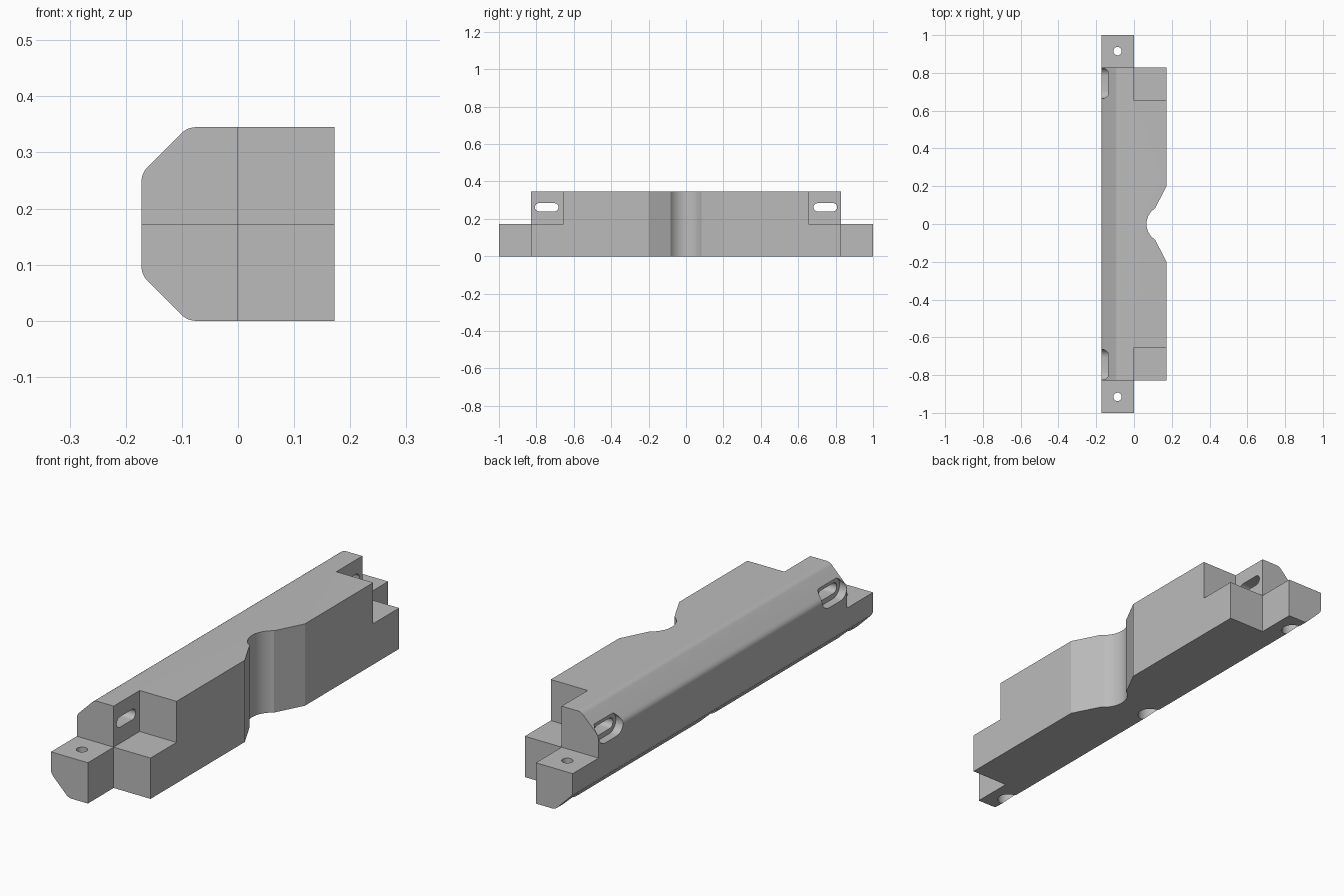
import bpy, bmesh, math
from mathutils import Vector

cube = bpy.data.objects.get("Cube")
if cube:
    bpy.data.objects.remove(cube, do_unlink=True)

W, H, MID = 0.172, 0.345, 0.172       # half width, height, step height
STEP, POCKET = 0.828, 0.655           # end tongue and corner step along y


def prism(name, outline, axis, lo, hi):
    """Extrude a 2D outline along an axis; outline holds the other two axes in order."""
    def at(p, t):
        co = list(p)
        co.insert(axis, t)
        return Vector(co)
    bm = bmesh.new()
    base = bm.faces.new([bm.verts.new(at(p, lo)) for p in outline])
    ext = bmesh.ops.extrude_face_region(bm, geom=[base])
    moved = [g for g in ext["geom"] if isinstance(g, bmesh.types.BMVert)]
    shift = Vector((0, 0, 0))
    shift[axis] = hi - lo
    bmesh.ops.translate(bm, verts=moved, vec=shift)
    bmesh.ops.recalc_face_normals(bm, faces=bm.faces)
    mesh = bpy.data.meshes.new(name)
    bm.to_mesh(mesh)
    bm.free()
    obj = bpy.data.objects.new(name, mesh)
    bpy.context.collection.objects.link(obj)
    return obj


def arc(cx, cy, r, a0, a1, n):
    return [(cx + r * math.cos(math.radians(a0 + (a1 - a0) * i / n)),
             cy + r * math.sin(math.radians(a0 + (a1 - a0) * i / n))) for i in range(n + 1)]


def rect(a, b, c, d):
    return [(a, c), (b, c), (b, d), (a, d)]


def circle(cx, cy, r):
    return arc(cx, cy, r, 0, 360, 32)[:-1]


def slot(cy, cz, half, r):
    return arc(cy + half, cz, r, -90, 90, 12) + arc(cy - half, cz, r, 90, 270, 12)


# Bar: square section with two rounded chamfers on one side
R, C = 0.036, 0.082
t = R * math.tan(math.radians(22.5))
top = arc(-W + C + t, H - R, R, 90, 135, 6) + arc(-W + R, H - C - t, R, 135, 180, 6)
section = [(W, 0), (W, H)] + top + [(x, H - z) for x, z in reversed(top)]
bar = prism("mounting_bar", section, 1, -1, 1)

# Central notch with a round bottom
bite = arc(0.163, 0, 0.097, 122.5, 237.5, 24)
notch = [(0.3, 0.448), (W, 0.2)] + bite + [(W, -0.2), (0.3, -0.448)]
cutters = [prism("notch_cutter", notch, 2, -0.1, 0.5),
           prism("centre_bore_cutter", circle(-0.087, 0, 0.05), 2, -0.1, 0.1)]

for s in (-1, 1):
    def span(a, b):
        return sorted((s * a, s * b))
    # Stepped tongue and recessed corner at each end
    cutters.append(prism("tongue_top_cutter", rect(-0.5, 0.5, *span(STEP, 1.2)), 2, MID, 0.6))
    cutters.append(prism("tongue_side_cutter", rect(0, 0.5, *span(STEP, 1.2)), 2, -0.1, 0.6))
    cutters.append(prism("corner_cutter", rect(0, 0.5, *span(POCKET, 1.1)), 2, MID, 0.7))
    # Cross slot with a wider pocket on the chamfered side
    cutters.append(prism("slot_cutter", slot(s * 0.745, 0.262, 0.041, 0.022), 0, -0.3, 0.1))
    cutters.append(prism("slot_pocket_cutter", slot(s * 0.745, 0.262, 0.039, 0.043), 0, -0.3, -0.137))
    # Screw hole with a counterbore underneath
    cutters.append(prism("screw_hole_cutter", circle(-0.087, s * 0.915, 0.022), 2, -0.1, 0.3))
    cutters.append(prism("counterbore_cutter", circle(-0.087, s * 0.915, 0.043), 2, -0.1, 0.09))

for c in cutters:
    mod = bar.modifiers.new(c.name, "BOOLEAN")
    mod.operation, mod.solver, mod.object = "DIFFERENCE", "EXACT", c

# Bake the cuts and drop the cutters
bpy.context.view_layer.update()
baked = bpy.data.meshes.new_from_object(bar.evaluated_get(bpy.context.evaluated_depsgraph_get()))
bar.modifiers.clear()
bar.data = baked
for c in cutters:
    bpy.data.objects.remove(c, do_unlink=True)

# Single grey material
grey = bpy.data.materials.new("mid_grey")
grey.use_nodes = True
colour = (0.5, 0.5, 0.5, 1)
grey.diffuse_color = colour
grey.node_tree.nodes["Principled BSDF"].inputs["Base Color"].default_value = colour
bar.data.materials.clear()
bar.data.materials.append(grey)

bpy.ops.object.select_all(action="DESELECT")
bar.select_set(True)
bpy.context.view_layer.objects.active = bar
bpy.ops.object.shade_smooth_by_angle(angle=math.radians(20))
